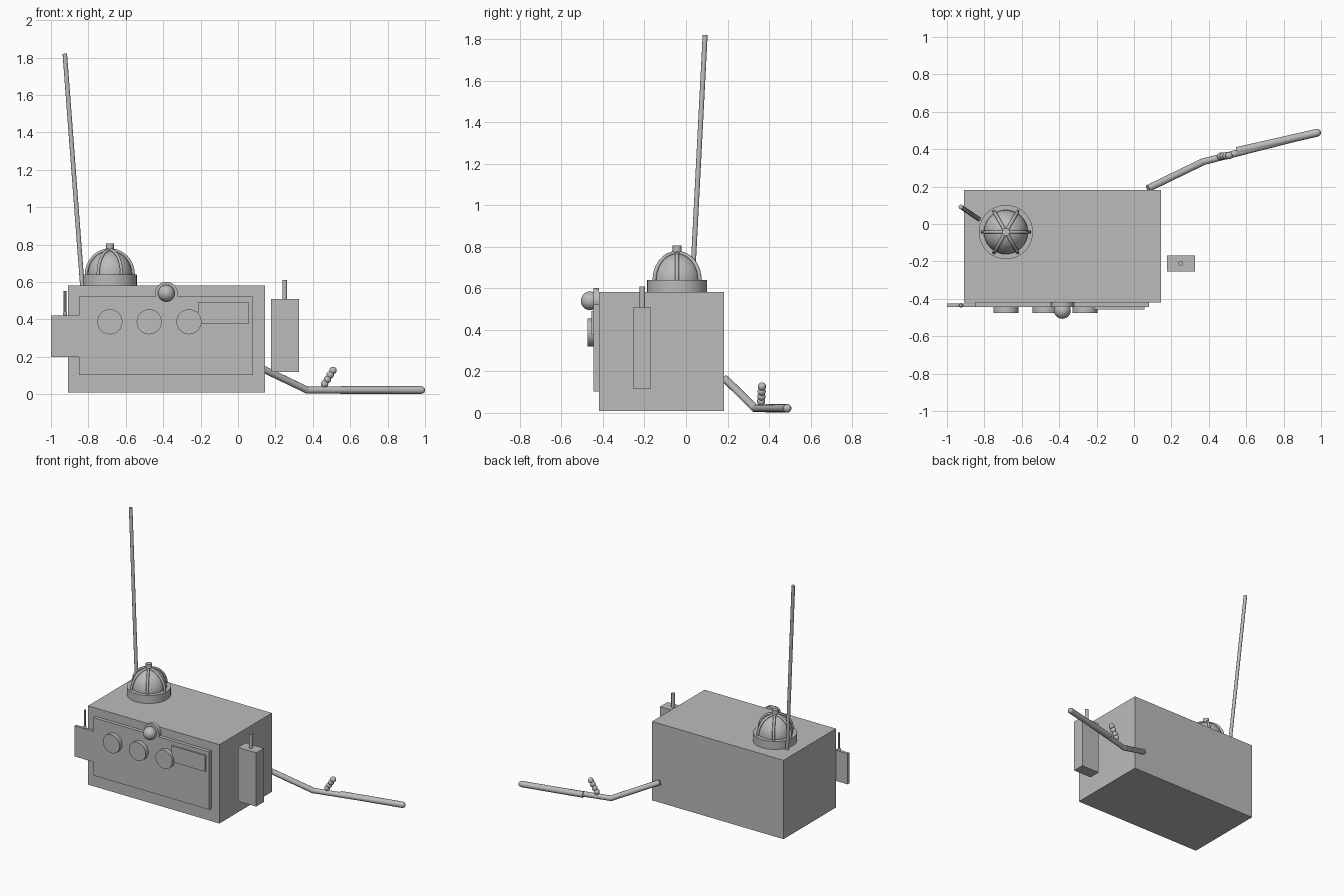
import bpy
import math
from mathutils import Vector

cube = bpy.data.objects.get("Cube")
if cube:
    bpy.data.objects.remove(cube, do_unlink=True)

GREY = (0.5, 0.5, 0.5, 1)
grey = bpy.data.materials.new("plain grey")
grey.use_nodes = True
grey.diffuse_color = GREY
grey.node_tree.nodes["Principled BSDF"].inputs["Base Color"].default_value = GREY


def finish(name, smooth=False):
    ob = bpy.context.object
    ob.name = name
    ob.data.materials.append(grey)
    if smooth:
        bpy.ops.object.shade_smooth_by_angle(angle=math.radians(35))
    return ob


def box(name, x, y, z):
    """Box from its low and high limits on each axis."""
    lims = (x, y, z)
    bpy.ops.mesh.primitive_cube_add(size=1, location=[(a + b) / 2 for a, b in lims])
    bpy.context.object.scale = [b - a for a, b in lims]
    bpy.ops.object.transform_apply(location=False, rotation=False)
    return finish(name)


def rod(name, start, end, radius, sides=12, smooth=True):
    """Cylinder between two points."""
    a, b = Vector(start), Vector(end)
    bpy.ops.mesh.primitive_cylinder_add(vertices=sides, radius=radius,
                                        depth=(b - a).length, location=(a + b) / 2)
    bpy.context.object.rotation_euler = (b - a).to_track_quat('Z', 'Y').to_euler()
    return finish(name, smooth)


def ball(name, centre, radius, segments=24):
    bpy.ops.mesh.primitive_uv_sphere_add(segments=segments, ring_count=segments // 2,
                                         radius=radius, location=centre)
    return finish(name, True)


# Main case and raised front panel with its side tab
box("case", (-0.91, 0.145), (-0.42, 0.182), (0.01, 0.582))
box("front_panel", (-0.85, 0.08), (-0.445, -0.418), (0.102, 0.522))
box("panel_tab", (-1.0, -0.85), (-0.445, -0.425), (0.2, 0.422))

# Dials, display and indicator lamp
for i, x in enumerate((-0.685, -0.475, -0.262)):
    rod(f"dial_{i + 1}", (x, -0.44, 0.387), (x, -0.475, 0.387), 0.067, 32)
box("display", (-0.215, 0.055), (-0.456, -0.44), (0.375, 0.492))
rod("lamp_mount", (-0.383, -0.418, 0.54), (-0.383, -0.445, 0.54), 0.061, 32)
ball("lamp", (-0.383, -0.462, 0.54), 0.045)

# Small toggle on the tab
rod("toggle_pin", (-0.925, -0.433, 0.42), (-0.925, -0.433, 0.552), 0.008, 8)
ball("toggle_pivot", (-0.925, -0.435, 0.43), 0.012, 12)

# Side pack with its peg
box("side_pack", (0.177, 0.325), (-0.255, -0.168), (0.118, 0.508))
rod("side_peg", (0.25, -0.21, 0.5), (0.25, -0.21, 0.61), 0.013)

# Caged dome on the roof
DOME = Vector((-0.685, -0.043, 0.64))
rod("dome_base", DOME - Vector((0, 0, 0.06)), DOME, 0.145, 32)
dome = ball("dome", DOME, 0.118, 32)
dome.scale.z = 1.08
rod("dome_cap", DOME + Vector((0, 0, 0.11)), DOME + Vector((0, 0, 0.167)), 0.021)
for i in range(6):
    turn = i * math.pi / 3
    curve = bpy.data.curves.new("rib", 'CURVE')
    curve.dimensions = '3D'
    curve.bevel_depth = 0.009
    curve.bevel_resolution = 1
    curve.use_fill_caps = True
    spline = curve.splines.new('POLY')
    spline.points.add(10)
    for k, p in enumerate(spline.points):
        t = k / 10 * math.pi / 2
        r = 0.126 * math.cos(t)
        p.co = (r * math.cos(turn), r * math.sin(turn), 0.132 * math.sin(t), 1)
    curve.materials.append(grey)
    rib = bpy.data.objects.new(f"dome_rib_{i + 1}", curve)
    rib.location = DOME
    bpy.context.collection.objects.link(rib)

# Antenna
rod("antenna", (-0.832, 0.028, 0.575), (-0.926, 0.092, 1.82), 0.012)

# Jointed arm at the back with a beaded handle
shoulder, elbow = (0.075, 0.19, 0.163), (0.37, 0.333, 0.022)
wrist, tip = (0.55, 0.39, 0.022), (0.98, 0.488, 0.022)
rod("arm_upper", shoulder, elbow, 0.019)
ball("arm_elbow", elbow, 0.019, 12)
rod("arm_lower", elbow, tip, 0.018)
rod("arm_sleeve", wrist, tip, 0.021)
ball("arm_tip", tip, 0.02, 16)
low, high = Vector((0.463, 0.362, 0.055)), Vector((0.508, 0.366, 0.127))
for i in range(4):
    ball(f"handle_bead_{i + 1}", low.lerp(high, i / 3), 0.02, 16)
